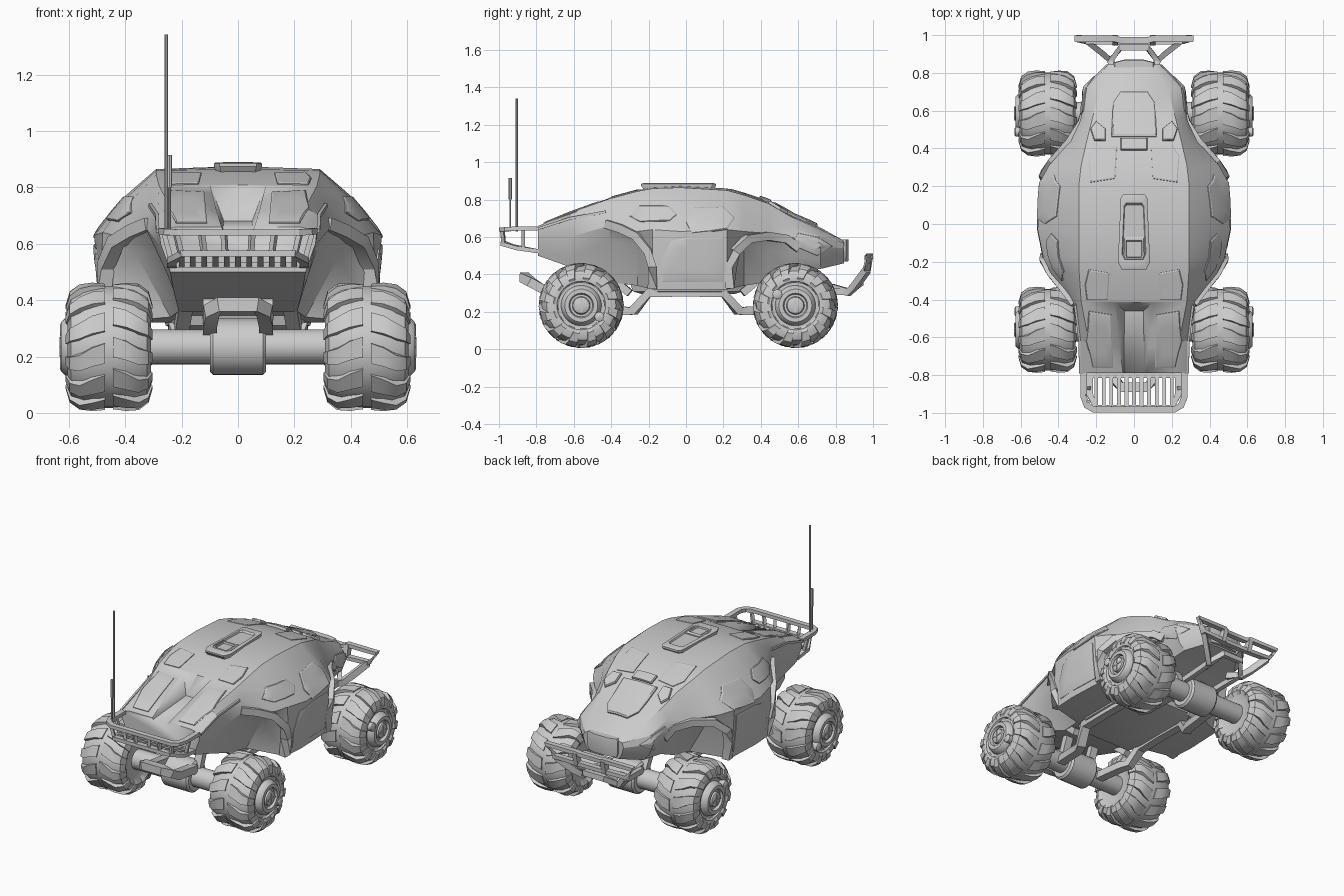
import bpy, bmesh, math
from mathutils import Vector, Matrix
from mathutils.bvhtree import BVHTree

cube = bpy.data.objects.get("Cube")
if cube:
    bpy.data.objects.remove(cube, do_unlink=True)

grey = bpy.data.materials.new("plain_grey")
grey.use_nodes = True
tone = (0.6, 0.6, 0.6, 1)
grey.diffuse_color = tone
grey.node_tree.nodes["Principled BSDF"].inputs["Base Color"].default_value = tone


def finish(name, bm, angle=30):
    bmesh.ops.recalc_face_normals(bm, faces=bm.faces)
    mesh = bpy.data.meshes.new(name)
    bm.to_mesh(mesh)
    bm.free()
    mesh.materials.append(grey)
    mesh.shade_smooth()
    mesh.set_sharp_from_angle(angle=math.radians(angle))
    obj = bpy.data.objects.new(name, mesh)
    bpy.context.collection.objects.link(obj)
    return obj


def skin(bm, rings, closed=False):
    """Join rings of points with quads; cap the ends of an open run."""
    vs = [[bm.verts.new(p) for p in r] for r in rings]
    n = len(vs[0])
    for a, b in zip(vs, vs[1:] + vs[:1] if closed else vs[1:]):
        for i in range(n):
            j = (i + 1) % n
            bm.faces.new((a[i], a[j], b[j], b[i]))
    if not closed:
        bm.faces.new(vs[0])
        bm.faces.new(vs[-1])


def add_bar(bm, pts, w, h, closed=False):
    """Sweep a w by h rectangle along a path."""
    pts = [Vector(p) for p in pts]
    rings, n = [], len(pts)
    for i, p in enumerate(pts):
        a = pts[i - 1] if i or closed else p
        b = pts[(i + 1) % n] if i < n - 1 or closed else p
        t = (b - a).normalized()
        side = t.cross(Vector((0, 0, 1)))
        side = side.normalized() if side.length > 0.1 else Vector((1, 0, 0))
        up = side.cross(t)
        rings.append([p + side * w * u / 2 + up * h * v / 2
                      for u, v in ((1, 1), (-1, 1), (-1, -1), (1, -1))])
    skin(bm, rings, closed)


def bars(name, paths, w, h, mirror=False, closed=False):
    bm = bmesh.new()
    for path in paths:
        add_bar(bm, path, w, h, closed)
        if mirror:
            add_bar(bm, [(-x, y, z) for x, y, z in path], w, h, closed)
    return finish(name, bm)


def add_lathe(bm, profile, seg, centre=(0, 0, 0)):
    """Spin an (x, radius) profile around the x axis."""
    c = Vector(centre)
    skin(bm, [[c + Vector((x, r * math.cos(k * math.tau / seg), r * math.sin(k * math.tau / seg)))
               for k in range(seg)] for x, r in profile])


# Hull: y, top z, then half-section points from roof edge down to floor edge
stations = [
    (-.79, .66, (.22, .66), (.28, .645), (.275, .60), (.25, .53), (.24, .50)),
    (-.62, .73, (.24, .73), (.285, .70), (.28, .60), (.25, .49), (.23, .44)),
    (-.41, .81, (.28, .805), (.31, .74), (.33, .66), (.28, .58), (.21, .36)),
    (-.26, .85, (.29, .845), (.38, .75), (.44, .63), (.36, .56), (.24, .34)),
    (-.18, .865, (.29, .86), (.40, .76), (.48, .64), (.485, .50), (.47, .32)),
    (-.03, .875, (.29, .865), (.40, .77), (.51, .63), (.50, .49), (.48, .32)),
    (.22, .86, (.29, .85), (.41, .74), (.50, .64), (.49, .48), (.47, .32)),
    (.31, .835, (.28, .825), (.37, .73), (.45, .63), (.36, .55), (.24, .34)),
    (.44, .79, (.25, .78), (.30, .70), (.335, .62), (.28, .53), (.22, .36)),
    (.56, .725, (.22, .71), (.265, .65), (.28, .60), (.26, .50), (.21, .41)),
    (.72, .65, (.18, .64), (.25, .60), (.27, .55), (.24, .47), (.2, .43)),
    (.845, .58, (.1, .58), (.135, .57), (.145, .54), (.13, .49), (.11, .46))]
hull = bmesh.new()
skin(hull, [[(0, y, top)] + [(x, y, z) for x, z in pts] + [(-x, y, z) for x, z in reversed(pts)]
            for y, top, *pts in stations])
bmesh.ops.recalc_face_normals(hull, faces=hull.faces)
tree = BVHTree.FromBMesh(hull)
body = finish("body_hull", hull, 24)

# Sunken channel in the bonnet
bm = bmesh.new()
for s in (-1, 1):
    for p in ((.115, -.40, .85), (.05, -.46, .68), (.055, -.85, .645), (.1, -.85, .75)):
        bm.verts.new((s * p[0], p[1], p[2]))
bmesh.ops.convex_hull(bm, input=bm.verts)
cutter = finish("bonnet_cutter", bm)
cutter.hide_render = True
cutter.display_type = 'WIRE'
cut = body.modifiers.new("channel", 'BOOLEAN')
cut.object, cut.operation, cut.solver = cutter, 'DIFFERENCE', 'EXACT'


# Raised armour panels laid on the hull
def panel(name, outline, axis, mirror=True, lift=.007):
    bm = bmesh.new()
    pts = []
    for a, b in zip(outline, outline[1:] + outline[:1]):
        pts += [a, ((a[0] + b[0]) / 2, (a[1] + b[1]) / 2)]
    mid = [sum(p[k] for p in pts) / len(pts) for k in (0, 1)]
    scaled = [[(mid[0] + (p[0] - mid[0]) * f, mid[1] + (p[1] - mid[1]) * f) for p in pts]
              for f in (1, .93, .5)]

    def drop(p, off):
        o, d = ((p[0], p[1], 2), (0, 0, -1)) if axis == 'top' else ((2, p[0], p[1]), (-1, 0, 0))
        loc, nor, _, _ = tree.ray_cast(Vector(o), Vector(d))
        return loc + nor * off
    rings = [[drop(p, o) for p in r] for r, o in zip([scaled[0]] + scaled, (-.01, lift * .6, lift, lift))]
    for s in ((1, -1) if mirror else (1,)):
        skin(bm, [[(s * v.x, v.y, v.z) for v in r] for r in rings])
    return finish(name, bm, 20)


panel("bonnet_panel", [(.12, -.48), (.24, -.46), (.25, -.62), (.22, -.76), (.11, -.76)], 'top')
panel("roof_front_panel", [(.13, -.26), (.24, -.24), (.26, -.32), (.25, -.40), (.14, -.40)], 'top')
panel("roof_rear_panel", [(.1, .24), (.23, .22), (.24, .36), (.2, .42), (.09, .41)], 'top')
panel("side_hex_panel", [(-.30, .71), (-.25, .765), (-.09, .765), (-.05, .72), (-.09, .685), (-.24, .68)], 'side')
panel("door_hex_panel", [(0, .68), (.04, .755), (.2, .76), (.26, .7), (.22, .64), (.03, .62)], 'side')
panel("door_lower_panel", [(-.13, .36), (-.13, .47), (-.08, .58), (.02, .6), (.2, .6), (.2, .36)], 'side')
panel("rear_deck", [(-.07, .7), (.07, .7), (.11, .64), (.12, .46), (-.12, .46), (-.11, .64)], 'top', False, .014)
panel("rear_vent", [(.15, .44), (.21, .44), (.23, .5), (.2, .54), (.15, .5)], 'top', lift=.015)
panel("roof_lip", [(.07, .39), (.07, .45), (-.07, .45), (-.07, .39)], 'top', False, .015)
panel("tail_side_panel", [(.56, .56), (.6, .62), (.7, .6), (.78, .55), (.7, .5)], 'side')

# Wheel arch trims
bars("front_arch_trim", [[(.31, -.42, .67), (.37, -.34, .645), (.435, -.26, .605), (.47, -.195, .52),
                          (.472, -.18, .44), (.46, -.18, .325)]], .05, .045, True)
bars("rear_arch_trim", [[(.46, .235, .325), (.47, .24, .44), (.475, .26, .52), (.43, .33, .59),
                         (.34, .43, .605), (.275, .53, .59), (.255, .60, .54)]], .05, .045, True)
bars("front_brow", [[(.285, -.79, .645), (.288, -.62, .70), (.312, -.43, .735)]], .012, .014, True)


# Roof hatch
def block(name, outline, levels):
    """Stack scaled copies of an xy outline; levels are (scale, z)."""
    bm = bmesh.new()
    cy = sum(p[1] for p in outline) / len(outline)
    skin(bm, [[(x * f, cy + (y - cy) * f, z) for x, y in outline] for f, z in levels])
    return finish(name, bm)


hatch = [(-.065, -.24), (.065, -.24), (.085, -.2), (.07, .14), (.055, .16), (-.055, .16), (-.07, .14), (-.085, -.2)]
block("roof_hatch", hatch, [(.85, .83), (1, .874), (1, .884), (.95, .888), (.75, .888), (.7, .878)])
ring = [(-.05, -.19), (.05, -.19), (.058, -.17), (.055, -.07), (-.055, -.07), (-.058, -.17)]
block("hatch_lid", ring, [(1, .86), (1, .885), (.9, .89), (.75, .89), (.7, .88)])

# Stepped tail block
tail = [(-.11, .8), (.11, .8), (.11, .855), (.05, .87), (-.05, .87), (-.11, .855)]
block("tail_block", tail, [(.9, .47), (1, .5), (1, .575), (.92, .588)])

# Front basket: upper rail, lower rail, posts and slatted floor
bars("basket_top_rail", [[(-.265, -.79, .645), (-.265, -.92, .645), (-.25, -.96, .642), (-.215, -.982, .64),
                          (.215, -.982, .64), (.25, -.96, .642), (.265, -.92, .645), (.265, -.79, .645)]], .034, .022)
bars("basket_low_rail", [[(-.235, -.79, .525), (-.235, -.90, .54), (-.2, -.975, .565), (.2, -.975, .565),
                          (.235, -.90, .54), (.235, -.79, .525)]], .035, .022)
bars("basket_posts", [[(x * .92, -.975, .565), (x, -.982, .64)] for x in (-.22, -.13, -.05, .05, .13, .22)]
     + [[(s * .235, -.87, .535), (s * .265, -.87, .645)] for s in (-1, 1)], .018, .018)
bars("basket_slats", [[(i * .04, -.80, .527), (i * .04, -.975, .562)] for i in range(-5, 6)], .02, .02)
bars("basket_back_bar", [[(-.25, -.80, .525), (.25, -.80, .525)]], .03, .02)

# Antennas on the right-hand corner of the basket
bm = bmesh.new()
for x, y, low, high, r in ((-.255, -.905, .63, 1.342, .006), (-.243, -.94, .63, .8, .005), (-.243, -.94, .8, .915, .009)):
    bmesh.ops.create_cone(bm, cap_ends=True, segments=8, radius1=r, radius2=r, depth=high - low,
                          matrix=Matrix.Translation((x, y, (low + high) / 2)))
finish("antennas", bm)


# Wheels
def wheel(name, side, y, turn):
    bm = bmesh.new()
    tire = [(-.13, .06), (-.135, .12), (-.148, .15), (-.135, .185), (-.09, .208), (-.03, .216), (.03, .216),
            (.09, .208), (.135, .185), (.148, .15), (.145, .13), (.132, .124), (.132, .108), (.158, .1),
            (.17, .088), (.17, .066), (.152, .06), (.152, .048), (.168, .044), (.173, .036), (.173, .005)]
    add_lathe(bm, tire, 40)
    # chevron tread lugs
    count = 12
    strip = [(.014, .224, 0), (.06, .228, .06), (.105, .224, .16), (.14, .198, .2), (.154, .15, .24)]
    for k in range(count):
        for s in (-1, 1):
            a = math.tau * (k + (.2 if s > 0 else 0)) / count
            rings = []
            for x, r, shift in strip:
                half = .19 - .25 * shift
                corners = ((r - .03, -half), (r, -half * .85), (r, half * .85), (r - .03, half))
                rings.append([(s * (x - (.02 if i in (0, 3) and x > .13 else 0)),
                               q * math.cos(a + shift + h), q * math.sin(a + shift + h))
                              for i, (q, h) in enumerate(corners)])
            skin(bm, rings)
    # hub cross and valve boss
    for d in ((0, 1), (1, 0)):
        add_bar(bm, [(.173, -.036 * d[0], -.036 * d[1]), (.173, .036 * d[0], .036 * d[1])], .008, .008)
    add_lathe(bm, [(.12, .026), (.17, .026), (.175, .018)], 12, (0, .097, -.06))
    bm.transform(Matrix.Translation((side * .457, y, .234)) @ Matrix.Diagonal((side, 1, 1, 1))
                 @ Matrix.Rotation(turn, 4, 'X'))
    return finish(name, bm, 35)


for tag, y, turn in (("front", -.56, 0), ("rear", .585, math.pi)):
    for side, label in ((1, "left"), (-1, "right")):
        wheel(f"{tag}_{label}_wheel", side, y, turn)
    # axle with fat centre housing
    bm = bmesh.new()
    half = [(.33, .062), (.1, .062), (.1, .088), (.088, .1)]
    add_lathe(bm, [(-x, r) for x, r in half] + half[::-1], 28, (0, y, .234))
    finish(f"{tag}_axle", bm)
    f = -1 if y < 0 else 1
    # lower links rising to the chassis
    bars(f"{tag}_links", [[(.15, y, .215), (.17, f * .32, .205), (.19, f * .28, .205), (.22, f * .2, .30), (.22, 0, .305)]],
         .055, .045, True)
    bars(f"{tag}_struts", [[(.1, y, .26), (.1, f * .5, .42)], [(.18, f * .44, .42), (.2, f * .3, .3)]], .05, .04, True)

# Tow hoops over the axle housings
bars("front_tow_hoop", [[(-.1, -.59, .3), (-.1, -.77, .325), (-.095, -.83, .36), (-.065, -.865, .385),
                         (.065, -.865, .385), (.095, -.83, .36), (.1, -.77, .325), (.1, -.59, .3)]], .05, .05)
bars("rear_tow_hoop", [[(-.11, .61, .3), (-.12, .87, .31), (-.07, .935, .36), (.07, .935, .36),
                        (.12, .87, .31), (.11, .61, .3)]], .03, .035)

# Belly plate
block("belly_plate", [(-.2, -.3), (.2, -.3), (.27, -.16), (.27, .2), (.2, .32), (-.2, .32), (-.27, .2), (-.27, -.16)],
      [(.8, .295), (.95, .31), (1, .36)])

# Rear bumper frame
bars("bumper_frame", [[(-.31, .982, .5), (-.1, .982, .5), (-.07, .972, .49), (.07, .972, .49), (.1, .982, .5),
                       (.31, .982, .5), (.26, .97, .43), (.07, .965, .425), (-.07, .965, .425), (-.26, .97, .43)]],
     .034, .024, closed=True)
bars("bumper_struts", [[(.09, .78, .33), (.13, .87, .305), (.17, .905, .34), (.25, .968, .425)],
                       [(.1, .965, .425), (.1, .982, .5)]], .03, .04, True)
